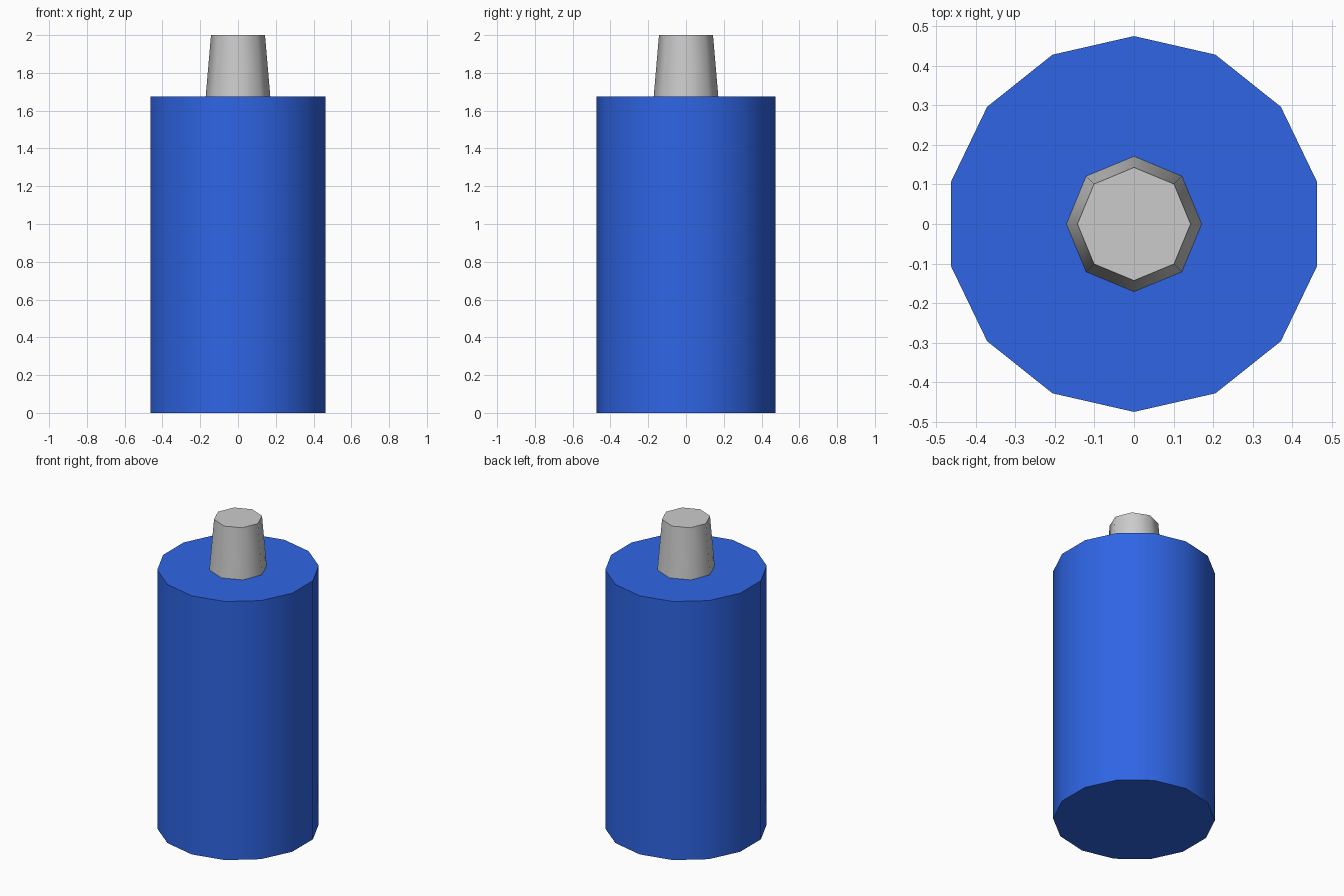
import bpy
import math

if "Cube" in bpy.data.objects:
    bpy.data.objects.remove(bpy.data.objects["Cube"])


def frustum(name, sides, r_bottom, r_top, z0, z1, material=None):
    """Upright capped prism or tapered prism with smooth sides and sharp rims."""
    bpy.ops.mesh.primitive_cone_add(
        vertices=sides, radius1=r_bottom, radius2=r_top,
        depth=z1 - z0, location=(0, 0, (z0 + z1) / 2))
    obj = bpy.context.object
    obj.name = name
    bpy.ops.object.shade_smooth_by_angle(angle=math.radians(60))
    if material:
        obj.data.materials.append(material)
    return obj


blue = bpy.data.materials.new("blue")
blue.diffuse_color = (0.028, 0.13, 0.78, 1)
blue.use_nodes = True
blue.node_tree.nodes["Principled BSDF"].inputs["Base Color"].default_value = blue.diffuse_color

# Main cylindrical body
frustum("body", 14, 0.475, 0.475, 0.0, 1.675, blue)

# Tapered nozzle on top
frustum("nozzle", 8, 0.171, 0.143, 1.675, 2.0)
